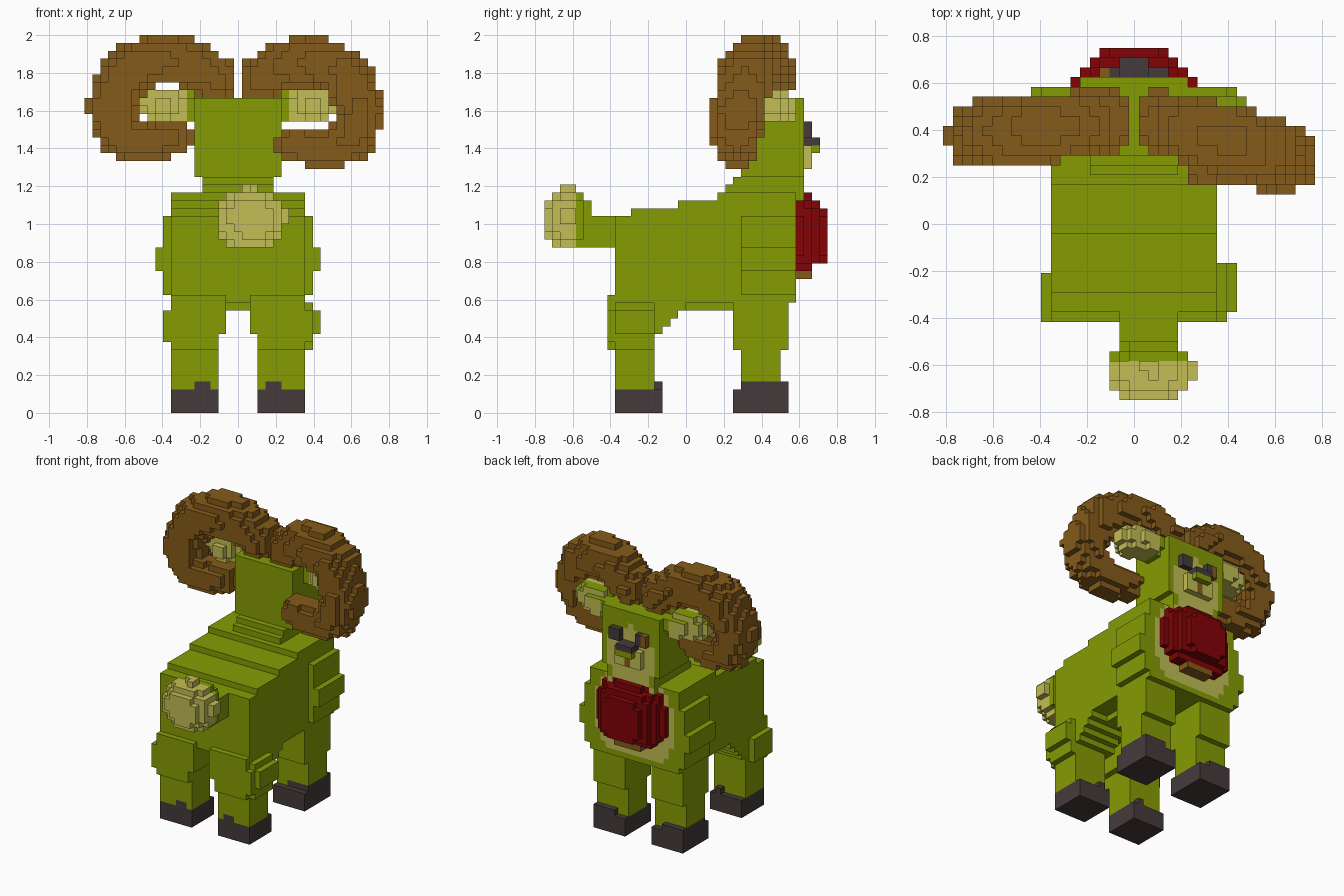
import bpy, bmesh
from mathutils import Vector
from itertools import product

if "Cube" in bpy.data.objects:
    bpy.data.objects.remove(bpy.data.objects["Cube"])

UNIT = 1 / 24  # edge of one block


def material(name, *rgb):
    m = bpy.data.materials.new(name)
    m.use_nodes = True
    m.diffuse_color = (*rgb, 1)
    m.node_tree.nodes["Principled BSDF"].inputs["Base Color"].default_value = (*rgb, 1)
    return m


MATS = {
    "green": material("green_wool", 0.235, 0.335, 0.001),
    "brown": material("brown_horn", 0.235, 0.104, 0.01),
    "tan": material("pale_tan", 0.54, 0.51, 0.09),
    "red": material("deep_red", 0.22, 0.001, 0.002),
    "dark": material("dark_grey", 0.06, 0.042, 0.044),
}
COLOURS = list(MATS)


# Solids are tests on a block centre, measured in blocks
def box(x0, x1, y0, y1, z0, z1):
    return lambda x, y, z: x0 <= x <= x1 and y0 < y < y1 and z0 < z < z1


def pair(x0, x1, y0, y1, z0, z1):
    return lambda x, y, z: x0 <= abs(x) <= x1 and y0 < y < y1 and z0 < z < z1


def blob(centre, radii):
    return lambda x, y, z: sum(
        ((p - c) / r) ** 2 for p, c, r in zip((abs(x), y, z), centre, radii)) < 1


def trunk(x, y, z):
    # Back rises gently, then ramps up to a narrower neck
    top = 25.2 + (y + 9) / 6 if y < 3 else 24 + y
    if z > 28:
        return abs(x) <= 4 and 0 < y < 15 and z < min(top, 32)
    return abs(x) <= 8 and -9 < y < 14 and 14 < z < top


def thigh(x, y, z):
    inner = 2 if z > 9.6 else 3
    front = -4 + 0.9 * max(0, z - 9)
    outer = 9 if y < -5 and 8.6 < z < 13 else 8
    return inner <= abs(x) <= outer and -10 < y < front and 8 < z < 15


def tail_ball(x, y, z):
    return blob((0, -14.9, 24.6), (4.5, 3.4, 4))(x - 1.7, y, z)


def rounded_pouch(x, y, z):
    # Rounded slab that narrows towards the outside
    d = (y - 14) ** 2
    return 14 < y < 18 and (abs(x) / (6.2 - 0.22 * d)) ** 3.4 \
        + (abs(z - 22.8) / (5.1 - 0.13 * d)) ** 3.4 < 1


# Curl of a horn from the forehead to the tip: distance out, height, radius
CURL = [(2.5, 42.2, 2.9), (6, 44.4, 3.1), (10, 45, 3.2), (14, 43.4, 3.3),
        (16.2, 39, 3.1), (15.2, 35.4, 2.8), (12, 34, 2.5), (8, 34.9, 2.3)]


def horn(side, y_start, y_end, sag):
    # Overlapping balls along the curl, which sags and sweeps back towards its tip
    balls = []
    steps = 8 * (len(CURL) - 1)
    for i in range(steps + 1):
        t = i / steps
        knot = min(i // 8, len(CURL) - 2)
        x, z, r = Vector(CURL[knot]).lerp(Vector(CURL[knot + 1]), i / 8 - knot)
        y = y_start + (y_end - y_start) * min(1, t * 1.6)
        balls.append((x - sag * t, y, z - sag * t, r))

    def test(x, y, z):
        if z < 29 or x * side < 0.5:
            return False
        return any((x * side - bx) ** 2 + ((y - by) / 1.1) ** 2 + (z - bz) ** 2 < r * r
                   for bx, by, bz, r in balls)
    return test


# Painted patches, chosen by face position and direction
def plain(colour):
    return lambda p, n: colour


def body_paint(p, n):
    chest = (abs(p.x) / 7.3) ** 3 + (abs(p.z - 21.5) / 7) ** 3 < 1
    throat = p.z > 26 and abs(p.x) < 3.5
    return "tan" if n.y > 0.5 and p.y > 13 and (chest or throat) else "green"


def head_paint(p, n):
    face = (p.x / 4.6) ** 2 + ((p.z - 32.3) / 5.3) ** 2 < 1
    return "tan" if n.y > 0.5 and face else "green"


def ear_paint(p, n):
    return "green" if abs(p.x) < 6.6 or (n.z > 0.5 and p.y > 11) else "tan"


def tail_paint(p, n):
    return "tan" if p.y < -14 else "green"


def snout_paint(p, n):
    if p.z > 34:
        return "dark"
    if p.z > 33 and p.y > 16:
        return "green"
    return "brown" if p.z < 33 and p.x == 0 and n.y > 0.5 else "tan"


def eye_paint(p, n):
    return "brown" if p.x < -2.4 else "dark"


parts = []


def part(name, paint, *solids):
    # Later parts take over blocks claimed by earlier ones
    parts.append((name, paint, solids))


part("body", body_paint, trunk, box(-5, 5, 0, 6, 13, 15), box(-4, 4, 7, 15, 27, 31))
part("shoulders", plain("green"), pair(8, 9, 7, 14, 15, 25), pair(10, 10, 7, 14, 18, 21))
part("rear_legs", plain("green"), thigh, pair(3, 8, -9, -4, 3, 9),
     box(9, 9, -9, -4, 8, 14), box(10, 10, -9, -4, 10, 13))
part("front_legs", plain("green"), pair(3, 8, 6, 13, 8, 15), pair(3, 8, 7, 12, 3, 9))
part("rear_hooves", plain("dark"), pair(3, 8, -9, -3, 0, 3), pair(4, 5, -9, -8, 3, 4),
     pair(4, 4, -5, -3, 3, 4))
part("front_hooves", plain("dark"), pair(3, 8, 6, 13, 0, 3), pair(5, 8, 7, 13, 3, 4))
part("tail", tail_paint, tail_ball, box(-1, 4, -14, -9, 21, 25), box(-1, 4, -14, -12, 25, 26))
part("head", head_paint, box(-5, 5, 7, 15, 30, 40))
part("ears", ear_paint, blob((7.5, 11.8, 38.7), (3.6, 2.3, 2.1)),
     blob((9.6, 10.6, 39.2), (2.8, 2.4, 2.3)))
part("right_horn", plain("brown"), horn(-1, 10.5, 8.8, 0))
part("left_horn", plain("brown"), horn(1, 10.4, 6.4, 0.8))
part("snout", snout_paint, box(-2, 2, 15, 16, 31, 34), box(-1, 1, 15, 17, 33, 35))
part("eyes", eye_paint, pair(2, 3, 15, 16, 35, 37))
part("chest_pouch", plain("red"), rounded_pouch)
part("pouch_tassel", plain("brown"), box(-2, 2, 14, 16, 17, 18.4))

# Fill the grid: x centres on whole numbers, y and z on halves
owner = {}
for i, j, k in product(range(-19, 20), range(-18, 18), range(48)):
    for index, (_, _, solids) in enumerate(parts):
        if any(solid(i, j + 0.5, k + 0.5) for solid in solids):
            owner[i, j, k] = index


def square(centre, normal):
    # Corners of the block side that faces along normal
    u = Vector((normal.y, normal.z, normal.x))
    v = normal.cross(u)
    mid = centre + normal / 2
    return [mid - u / 2 - v / 2, mid + u / 2 - v / 2, mid + u / 2 + v / 2, mid - u / 2 + v / 2]


directions = [Vector([sign * (axis == a) for a in range(3)])
              for axis in range(3) for sign in (1, -1)]

# Keep only the exposed block sides of every part
for index, (name, paint, _) in enumerate(parts):
    bm = bmesh.new()
    corners = {}
    for (i, j, k), claimed in owner.items():
        if claimed != index:
            continue
        centre = Vector((i, j + 0.5, k + 0.5))
        for n in directions:
            if (i + int(n.x), j + int(n.y), k + int(n.z)) in owner:
                continue
            ring = []
            for co in square(centre, n):
                key = tuple(round(c * 2) for c in co)
                if key not in corners:
                    corners[key] = bm.verts.new(co * UNIT)
                ring.append(corners[key])
            bm.faces.new(ring).material_index = COLOURS.index(paint(centre, n))
    mesh = bpy.data.meshes.new(name)
    bm.to_mesh(mesh)
    bm.free()
    for m in MATS.values():
        mesh.materials.append(m)
    bpy.context.collection.objects.link(bpy.data.objects.new(name, mesh))
